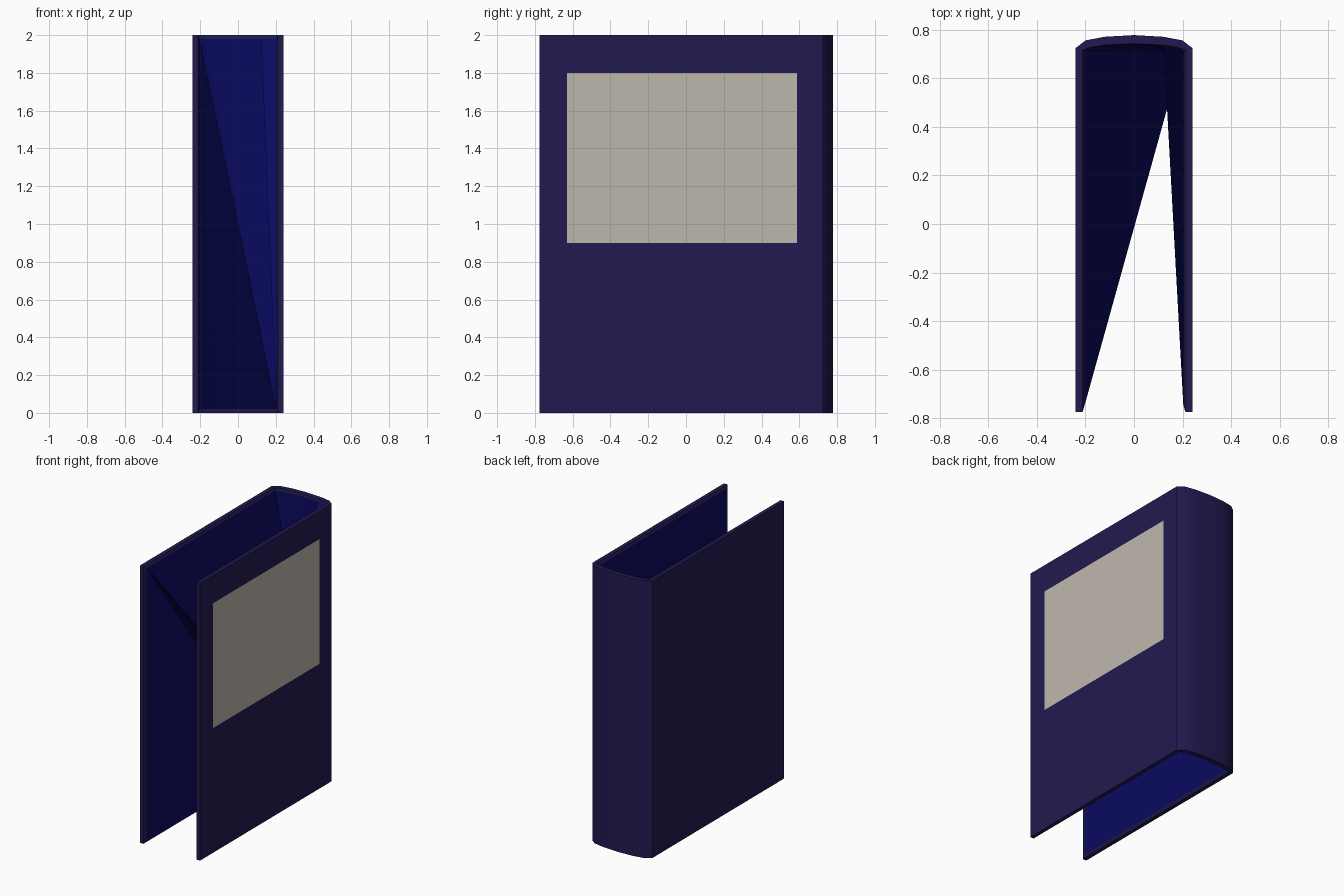
import bpy, bmesh

if "Cube" in bpy.data.objects:
    bpy.data.objects.remove(bpy.data.objects["Cube"])

H = 2.0
INSET = 0.02


def material(name, rgb):
    m = bpy.data.materials.new(name)
    m.diffuse_color = (*rgb, 1)
    m.use_nodes = True
    m.node_tree.nodes["Principled BSDF"].inputs["Base Color"].default_value = m.diffuse_color
    return m


def mirrored(half):
    """Half profile from the left fore-edge to the spine centre, mirrored to the right."""
    return half + [(-x, y) for x, y in reversed(half[:-1])]


def finish(bm, name, mat):
    me = bpy.data.meshes.new(name)
    bm.to_mesh(me)
    bm.free()
    me.materials.append(mat)
    ob = bpy.data.objects.new(name, me)
    bpy.context.collection.objects.link(ob)
    return ob


def row(bm, profile, z):
    return [bm.verts.new((x, y, z)) for x, y in profile]


def bridge(bm, a, b):
    for i in range(len(a) - 1):
        bm.faces.new((a[i], a[i + 1], b[i + 1], b[i]))


# U-shaped profiles seen from above: outside, rim edge, inner lining
outer = mirrored([(-0.24, -0.775), (-0.24, 0.725), (-0.2, 0.756), (-0.122, 0.771), (0, 0.778)])
inner = mirrored([(-0.212, -0.775), (-0.212, 0.716), (-0.185, 0.726), (-0.122, 0.737), (0, 0.743)])
lining = mirrored([(-0.203, -0.745), (-0.203, 0.714), (-0.18, 0.724), (-0.122, 0.734), (0, 0.74)])

navy = material("cover_purple", (0.016, 0.010, 0.080))
blue = material("lining_blue", (0.003, 0.003, 0.115))
cream = material("label_cream", (0.52, 0.48, 0.42))

# cover: outside wall, flat rim and narrow inner bevel
bm = bmesh.new()
ob_, ot = row(bm, outer, 0), row(bm, outer, H)
ib, it = row(bm, inner, 0), row(bm, inner, H)
lb, lt = row(bm, lining, INSET), row(bm, lining, H - INSET)
for a, b in ((ob_, ot), (ot, it), (it, lt), (lb, ib), (ib, ob_)):
    bridge(bm, a, b)
for e in (0, -1):
    bm.faces.new((ob_[e], ot[e], it[e], ib[e]))
    bm.faces.new((ib[e], it[e], lt[e], lb[e]))
bmesh.ops.recalc_face_normals(bm, faces=bm.faces)
# open shell: make sure the left board points outwards
ref = min(bm.faces, key=lambda f: f.calc_center_median().x)
if ref.normal.x > 0:
    bmesh.ops.reverse_faces(bm, faces=bm.faces)
cover = finish(bm, "book_cover", navy)

# lining: fanned triangles folding diagonally across the opening
bm = bmesh.new()
b, t = row(bm, lining, INSET), row(bm, lining, H - INSET)
for i in range(7):
    bm.faces.new((t[0], b[i], b[i + 1]))
for i in range(5):
    bm.faces.new((t[i], b[7], t[i + 1]))
bm.faces.new((t[5], b[7], b[8]))
for i in range(5, 8):
    bm.faces.new((t[i], b[8], t[i + 1]))
finish(bm, "inner_lining", blue)

# label panel on the right board
bm = bmesh.new()
x = 0.241
bm.faces.new([bm.verts.new((x, y, z)) for y, z in
              ((-0.63, 0.9), (0.587, 0.9), (0.587, 1.8), (-0.63, 1.8))])
finish(bm, "cover_label", cream)

# soft spine, crisp edges
bpy.ops.object.select_all(action='DESELECT')
cover.select_set(True)
bpy.context.view_layer.objects.active = cover
bpy.ops.object.shade_smooth_by_angle(angle=0.5)
